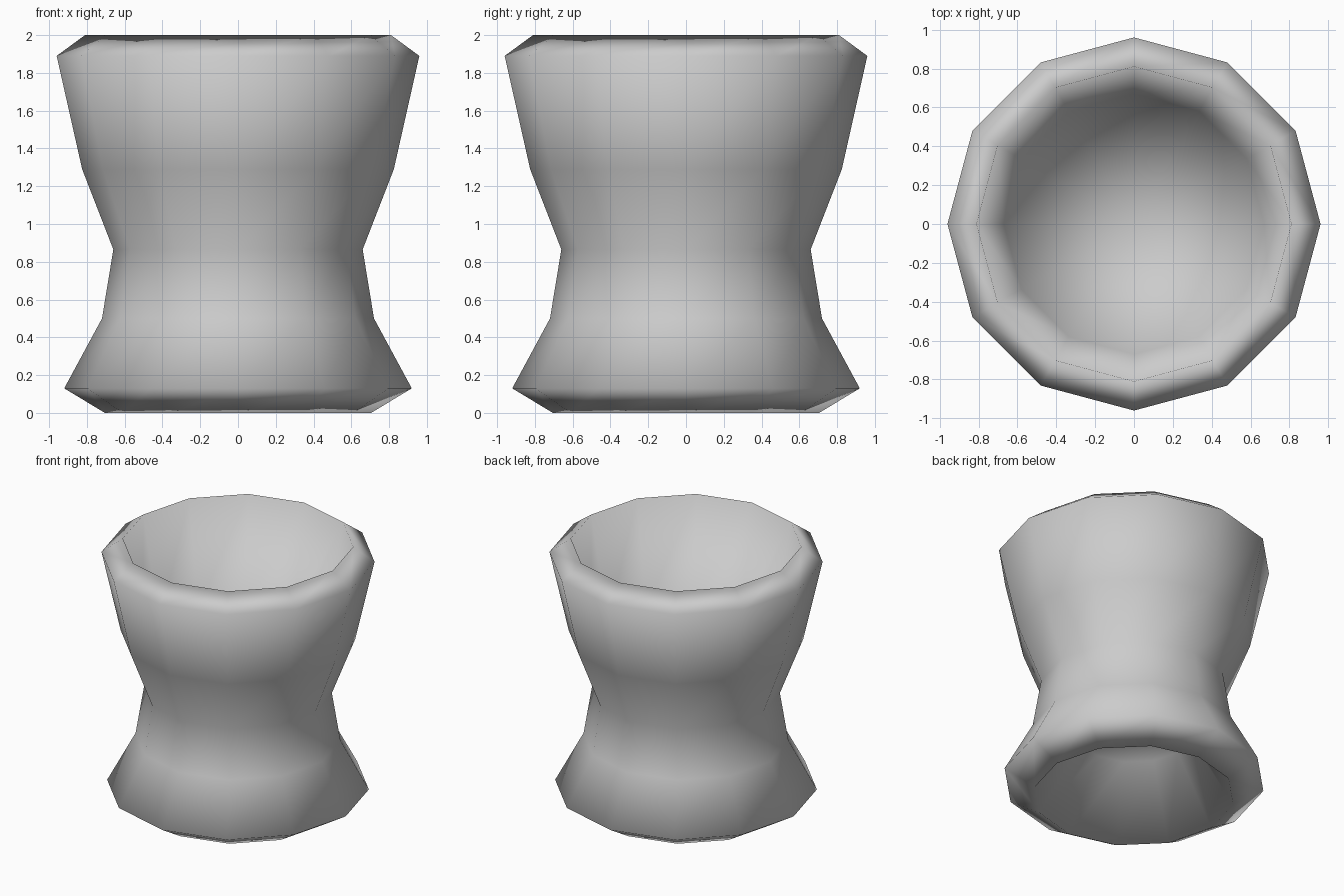
import bpy
import bmesh
from math import cos, sin, tau

if "Cube" in bpy.data.objects:
    bpy.data.objects.remove(bpy.data.objects["Cube"])

SIDES = 12


def lathe(name, profile):
    """Revolve (radius, z) points around z; radius 0 becomes a single pole."""
    bm = bmesh.new()
    rings = []
    for r, z in profile:
        if r == 0:
            rings.append([bm.verts.new((0, 0, z))] * SIDES)
        else:
            rings.append([bm.verts.new((r * cos(tau * i / SIDES), r * sin(tau * i / SIDES), z))
                          for i in range(SIDES)])
    for low, high in zip(rings, rings[1:]):
        for i in range(SIDES):
            j = (i + 1) % SIDES
            corners = list(dict.fromkeys((low[i], low[j], high[j], high[i])))
            bm.faces.new(corners)
    bmesh.ops.recalc_face_normals(bm, faces=bm.faces[:])
    for face in bm.faces:
        face.smooth = True
    mesh = bpy.data.meshes.new(name)
    bm.to_mesh(mesh)
    bm.free()
    obj = bpy.data.objects.new(name, mesh)
    bpy.context.collection.objects.link(obj)
    return obj


# Hollow foot underside, from its closed top down to the base edge
foot_hollow = [(0, 0.53), (0.40, 0.5)]
# Outer wall: flared foot, waist and wide rim
outer_wall = [(0.705, 0), (0.92, 0.13), (0.72, 0.5), (0.66, 0.865),
              (0.825, 1.29), (0.96, 1.89), (0.81, 2.0)]
# Bowl inside the rim
bowl = [(0.67, 1.2), (0, 0.72)]

lathe("goblet_body", foot_hollow + outer_wall + bowl)
